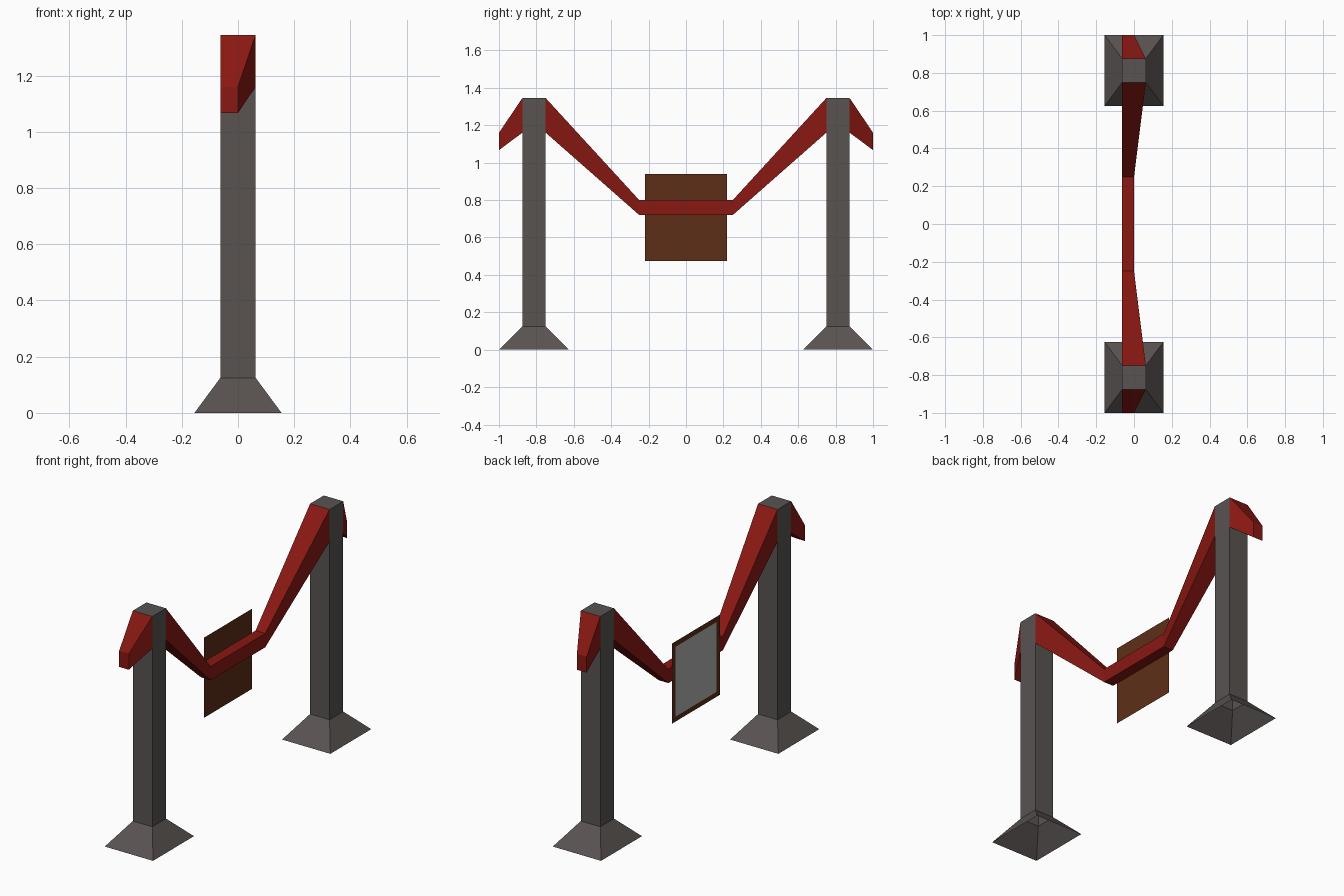
import bpy, bmesh

if "Cube" in bpy.data.objects:
    bpy.data.objects.remove(bpy.data.objects["Cube"])


def material(name, rgb):
    m = bpy.data.materials.new(name)
    m.diffuse_color = (*rgb, 1)
    m.use_nodes = True
    m.node_tree.nodes["Principled BSDF"].inputs["Base Color"].default_value = m.diffuse_color
    return m


stone = material("grey_stone", (0.10, 0.087, 0.083))
red = material("red_rope", (0.25, 0.009, 0.006))
wood = material("brown_wood", (0.11, 0.028, 0.008))
pale = material("pale_panel", (0.44, 0.44, 0.44))


def loft(name, rings, mat, cap_start=False, cap_end=False):
    """Skin a list of four-point rings; ends are open unless capped."""
    bm = bmesh.new()
    loops = [[bm.verts.new(p) for p in ring] for ring in rings]
    for a, b in zip(loops, loops[1:]):
        for i in range(4):
            j = (i + 1) % 4
            bm.faces.new((a[i], a[j], b[j], b[i]))
    if cap_start:
        bm.faces.new(loops[0][::-1])
    if cap_end:
        bm.faces.new(loops[-1])
    bmesh.ops.recalc_face_normals(bm, faces=bm.faces)
    mesh = bpy.data.meshes.new(name)
    bm.to_mesh(mesh)
    bm.free()
    mesh.materials.append(mat)
    obj = bpy.data.objects.new(name, mesh)
    bpy.context.collection.objects.link(obj)
    return obj


def level_ring(hx, hy, cy, z):
    return [(-hx, cy - hy, z), (hx, cy - hy, z), (hx, cy + hy, z), (-hx, cy + hy, z)]


def rope_ring(y, x1, z0, z1):
    return [(-0.0625, y, z0), (x1, y, z0), (x1, y, z1), (-0.0625, y, z1)]


for side, s in (("left", -1), ("right", 1)):
    # Hollow post with flared foot
    cy = 0.8125 * s
    loft(side + "_post", [level_ring(0.155, 0.1875, cy, 0),
                          level_ring(0.0625, 0.0625, cy, 0.125),
                          level_ring(0.0625, 0.0625, cy, 1.345)], stone, cap_end=True)
    # Short rope end hanging outside the post
    loft(side + "_rope_end", [rope_ring(0.875 * s, 0.0625, 1.16, 1.345),
                              rope_ring(1.0 * s, 0, 1.067, 1.16)], red, cap_end=True)

# Sagging rope between the posts
loft("rope", [rope_ring(-0.75, 0.0625, 1.16, 1.345),
              rope_ring(-0.25, 0, 0.72, 0.80),
              rope_ring(0.25, 0, 0.72, 0.80),
              rope_ring(0.75, 0.0625, 1.16, 1.345)], red)


def sign_sheet(name, x, hy, z0, z1, mat):
    bm = bmesh.new()
    bm.faces.new([bm.verts.new(p) for p in
                  ((x, hy, z0), (x, -hy, z0), (x, -hy, z1), (x, hy, z1))])
    bm.normal_update()
    mesh = bpy.data.meshes.new(name)
    bm.to_mesh(mesh)
    bm.free()
    mesh.materials.append(mat)
    bpy.context.collection.objects.link(bpy.data.objects.new(name, mesh))


# Thin hanging sign: brown board and pale panel
sign_sheet("sign_board", -0.0640, 0.218, 0.473, 0.938, wood)
sign_sheet("sign_panel", -0.0655, 0.188, 0.503, 0.908, pale)
